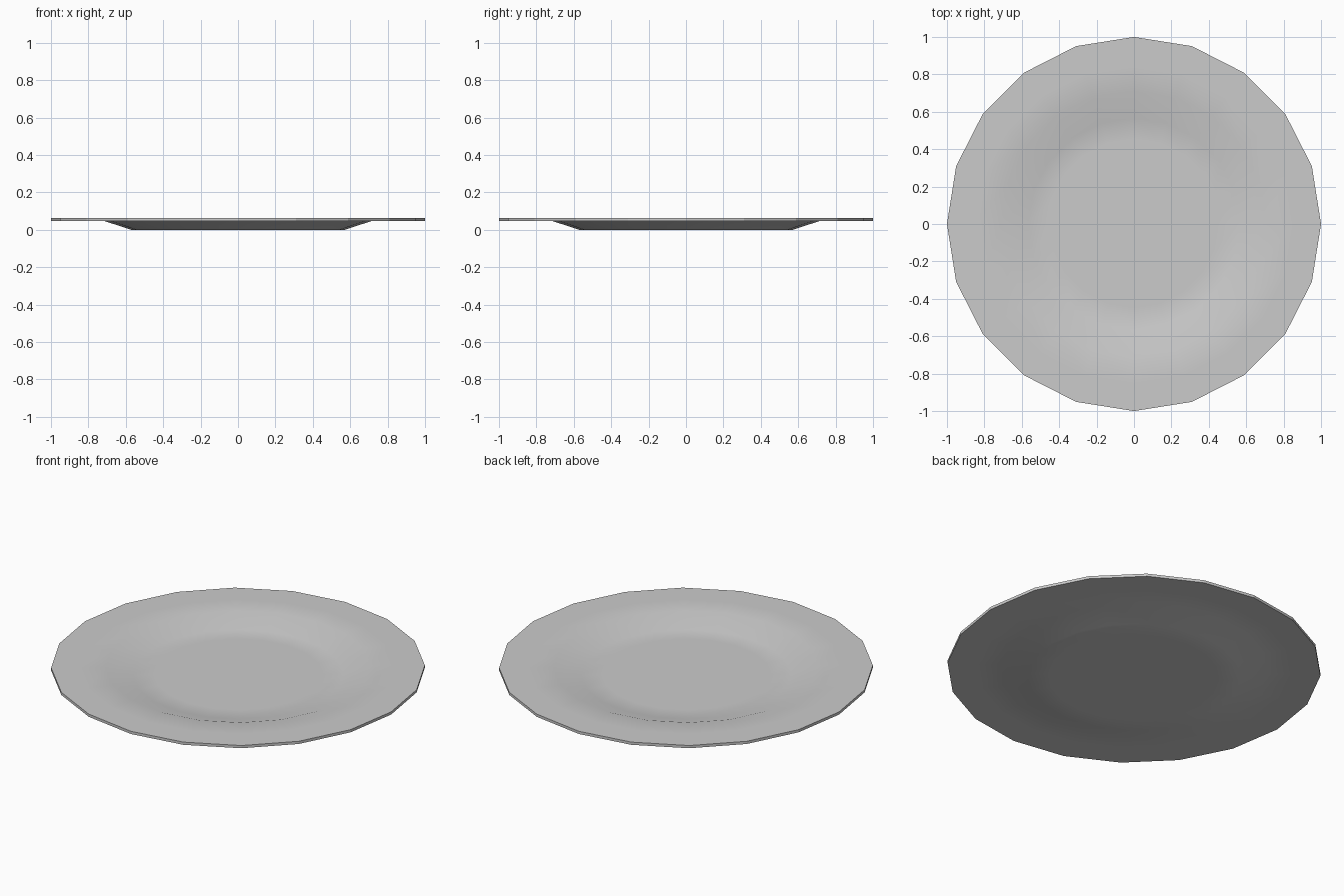
import bpy, bmesh, math

if "Cube" in bpy.data.objects:
    bpy.data.objects.remove(bpy.data.objects["Cube"])

SIDES = 20

# Plate cross-section (radius, height): upper surface outwards, then underside inwards
profile = [(0.45, 0.016), (0.565, 0.016), (0.71, 0.063), (0.85, 0.063), (1.0, 0.063),
           (1.0, 0.047), (0.85, 0.047), (0.715, 0.047), (0.57, 0.0), (0.45, 0.0)]

bm = bmesh.new()
rings = []
for r, z in profile:
    rings.append([bm.verts.new((r * math.cos(2 * math.pi * i / SIDES),
                                r * math.sin(2 * math.pi * i / SIDES), z))
                  for i in range(SIDES)])

# Bands between neighbouring rings
for a, b in zip(rings, rings[1:]):
    for i in range(SIDES):
        j = (i + 1) % SIDES
        bm.faces.new((a[i], b[i], b[j], a[j]))

# Flat centre, top and bottom
bm.faces.new(rings[0])
bm.faces.new(list(reversed(rings[-1])))
bmesh.ops.recalc_face_normals(bm, faces=bm.faces[:])

mesh = bpy.data.meshes.new("plate")
bm.to_mesh(mesh)
bm.free()
plate = bpy.data.objects.new("plate", mesh)
bpy.context.collection.objects.link(plate)

# Smooth dish with a crisp faceted rim edge
plate.select_set(True)
bpy.context.view_layer.objects.active = plate
bpy.ops.object.shade_smooth_by_angle(angle=math.radians(30))
for p in mesh.polygons:
    if abs(p.normal.z) < 0.1:
        p.use_smooth = False
